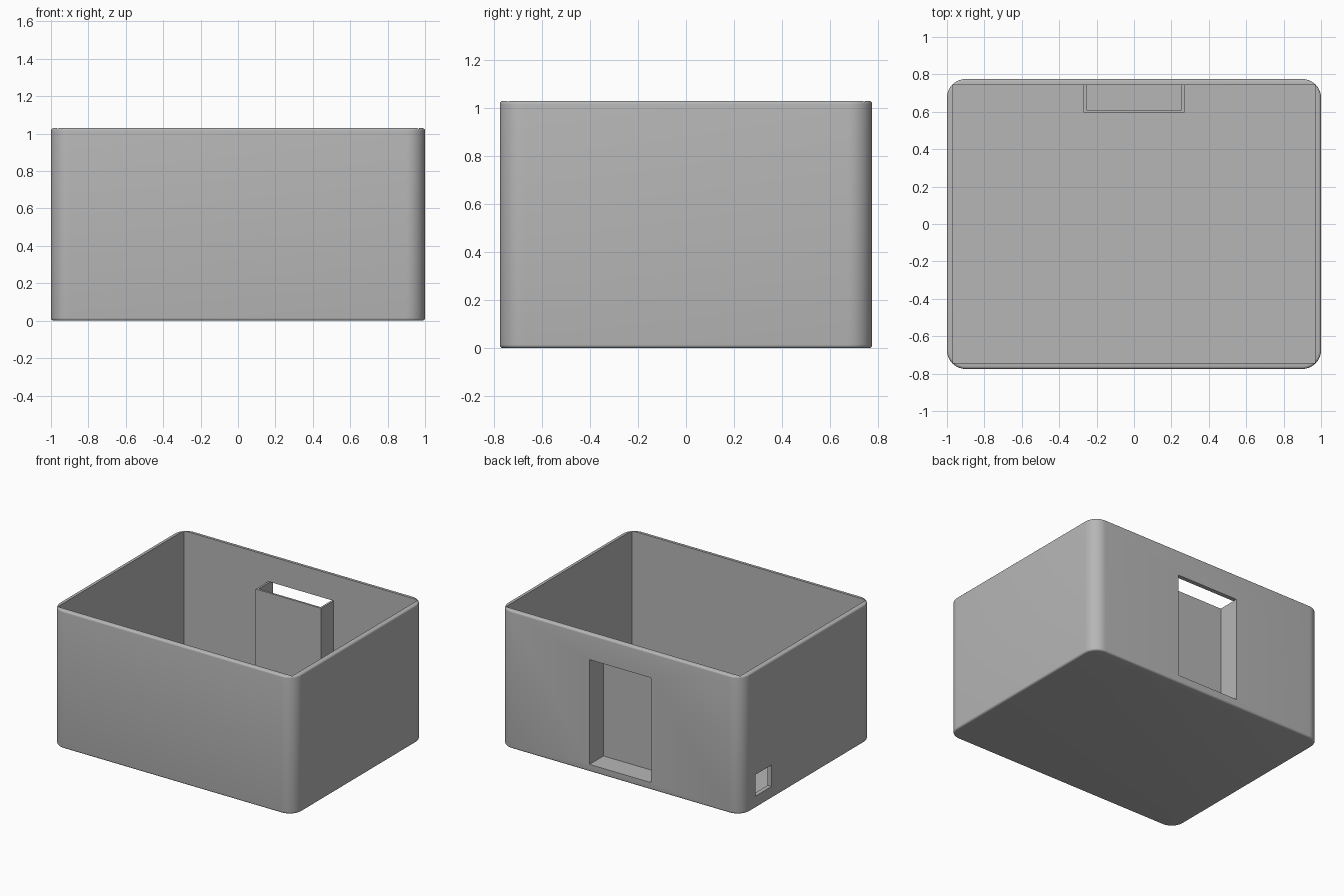
import bpy
import bmesh
import math

old = bpy.data.objects.get("Cube")
if old:
    bpy.data.objects.remove(old, do_unlink=True)

grey = bpy.data.materials.new("plain_grey")
grey.use_nodes = True
tone = (0.47, 0.47, 0.47, 1)
grey.diffuse_color = tone
grey.node_tree.nodes["Principled BSDF"].inputs["Base Color"].default_value = tone

WIDTH, DEPTH, HEIGHT = 2.0, 1.55, 1.03
WALL, FLOOR = 0.032, 0.04
SLOT_X, SLOT_Y, SLOT_TOP, PLATE = 0.255, 0.61, 0.837, 0.015


def box(name, low, high, corner=0, rim=0):
    """Box between two corners, with optional rounded uprights and rims."""
    bm = bmesh.new()
    bmesh.ops.create_cube(bm, size=1)
    for v in bm.verts:
        v.co = [(a + b) / 2 + c * (b - a) for a, b, c in zip(low, high, v.co)]
    if corner:
        uprights = [e for e in bm.edges if abs(e.verts[0].co.z - e.verts[1].co.z) > 0.01]
        bmesh.ops.bevel(bm, geom=uprights, offset=corner, segments=10,
                        profile=0.5, affect='EDGES')
    if rim:
        rims = [e for e in bm.edges if abs(e.verts[0].co.z - e.verts[1].co.z) < 0.01]
        bmesh.ops.bevel(bm, geom=rims, offset=rim, segments=5,
                        profile=0.5, affect='EDGES')
    bmesh.ops.recalc_face_normals(bm, faces=bm.faces)
    mesh = bpy.data.meshes.new(name)
    bm.to_mesh(mesh)
    bm.free()
    mesh.materials.append(grey)
    ob = bpy.data.objects.new(name, mesh)
    bpy.context.collection.objects.link(ob)
    return ob


def select(ob):
    bpy.ops.object.select_all(action='DESELECT')
    ob.select_set(True)
    bpy.context.view_layer.objects.active = ob


def cut(target, low, high):
    """Subtract a plain box from the target."""
    cutter = box("cutter", low, high)
    cutter.hide_render = True
    mod = target.modifiers.new("cut", 'BOOLEAN')
    mod.operation = 'DIFFERENCE'
    mod.solver = 'EXACT'
    mod.object = cutter
    select(target)
    bpy.ops.object.modifier_apply(modifier=mod.name)
    bpy.data.objects.remove(cutter, do_unlink=True)


# Rounded outer case, hollowed with square inner corners
hx, hy = WIDTH / 2, DEPTH / 2
case = box("case", (-hx, -hy, 0), (hx, hy, HEIGHT), corner=0.1, rim=0.015)
cut(case, (WALL - hx, WALL - hy, FLOOR), (hx - WALL, hy - WALL, HEIGHT + 1))

# Tall opening in the back wall and small port in the right wall
cut(case, (-SLOT_X, SLOT_Y, FLOOR + PLATE), (SLOT_X, hy + 1, SLOT_TOP))
cut(case, (-hx - 1, 0.42, 0.09), (-hx + 0.1, 0.61, 0.25))

# Thin pocket behind the opening, open at the top and the back
pocket = box("pocket", (-SLOT_X - PLATE, SLOT_Y - PLATE, FLOOR - 0.005),
             (SLOT_X + PLATE, hy - WALL + 0.005, SLOT_TOP))
cut(pocket, (-SLOT_X, SLOT_Y, FLOOR + PLATE), (SLOT_X, hy + 1, HEIGHT))

select(case)
bpy.ops.object.shade_smooth_by_angle(angle=math.radians(30))
